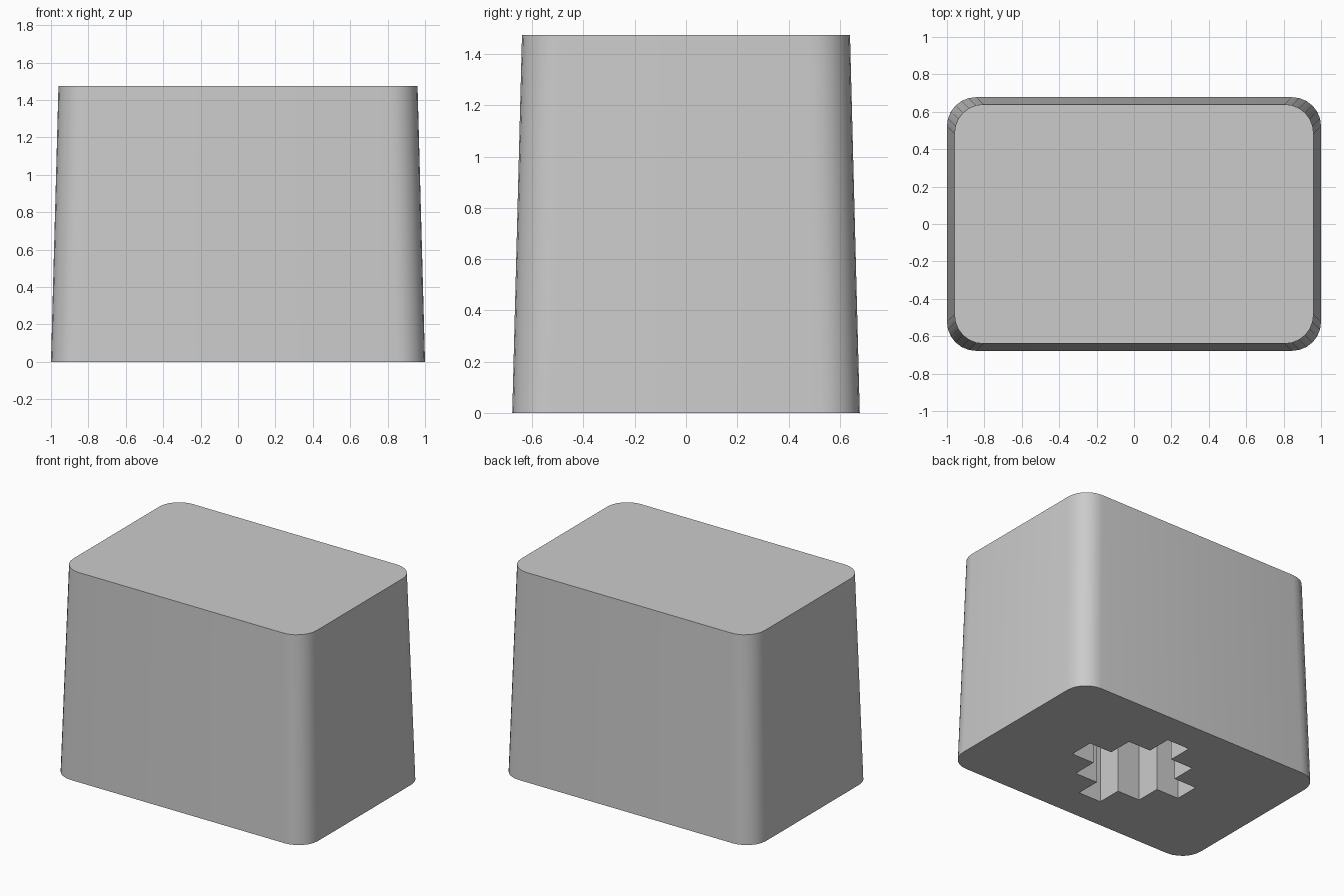
import bpy, bmesh, math

# Remove the default cube
cube = bpy.data.objects.get("Cube")
if cube:
    bpy.data.objects.remove(cube, do_unlink=True)

HEIGHT = 1.475
RADIUS = 0.155
CORNER_STEPS = 6
SOCKET_UNIT = 0.178
SOCKET_DEPTH = 1.0


def material(name, value):
    mat = bpy.data.materials.new(name)
    mat.use_nodes = True
    colour = (value, value, value, 1)
    mat.diffuse_color = colour
    mat.node_tree.nodes["Principled BSDF"].inputs["Base Color"].default_value = colour
    return mat


def rounded_rectangle(half_x, half_y):
    """Outline points, counter-clockwise, with round corners."""
    points = []
    for corner, (sx, sy) in enumerate([(1, 1), (-1, 1), (-1, -1), (1, -1)]):
        for step in range(CORNER_STEPS + 1):
            angle = math.pi / 2 * (corner + step / CORNER_STEPS)
            points.append((sx * (half_x - RADIUS) + RADIUS * math.cos(angle),
                           sy * (half_y - RADIUS) + RADIUS * math.sin(angle)))
    return points


def stepped_diamond(unit):
    """Outline of a diamond made of square steps, five squares across."""
    quarter = [(2.5, 0.5), (1.5, 0.5), (1.5, 1.5), (0.5, 1.5), (0.5, 2.5)]
    points = []
    for _ in range(4):
        points += [(x * unit, y * unit) for x, y in quarter]
        quarter = [(-y, x) for x, y in quarter]
    return points


def ring(bm, points, z):
    return [bm.verts.new((x, y, z)) for x, y in points]


def walls(bm, low, high):
    for i in range(len(low)):
        j = (i + 1) % len(low)
        bm.faces.new((low[i], low[j], high[j], high[i]))


bm = bmesh.new()

# Tapered outer walls and flat top
base = ring(bm, rounded_rectangle(1.0, 0.678), 0)
top = ring(bm, rounded_rectangle(0.96, 0.64), HEIGHT)
walls(bm, base, top)
bm.faces.new(top)

# Blind socket rising from the underside
socket = stepped_diamond(SOCKET_UNIT)
mouth = ring(bm, socket, 0)
floor = ring(bm, socket, SOCKET_DEPTH)
walls(bm, mouth, floor)
bm.faces.new(floor)

# Underside around the socket
rim = [e for e in bm.edges if all(v.co.z == 0 for v in e.verts)]
bmesh.ops.triangle_fill(bm, use_beauty=True, edges=rim)
bmesh.ops.recalc_face_normals(bm, faces=bm.faces)

mesh = bpy.data.meshes.new("tapered_block")
bm.to_mesh(mesh)
bm.free()
mesh.materials.append(material("light_grey", 0.6))

block = bpy.data.objects.new("tapered_block", mesh)
bpy.context.collection.objects.link(block)
bpy.ops.object.select_all(action="DESELECT")
block.select_set(True)
bpy.context.view_layer.objects.active = block
bpy.ops.object.shade_smooth_by_angle(angle=math.radians(30))
